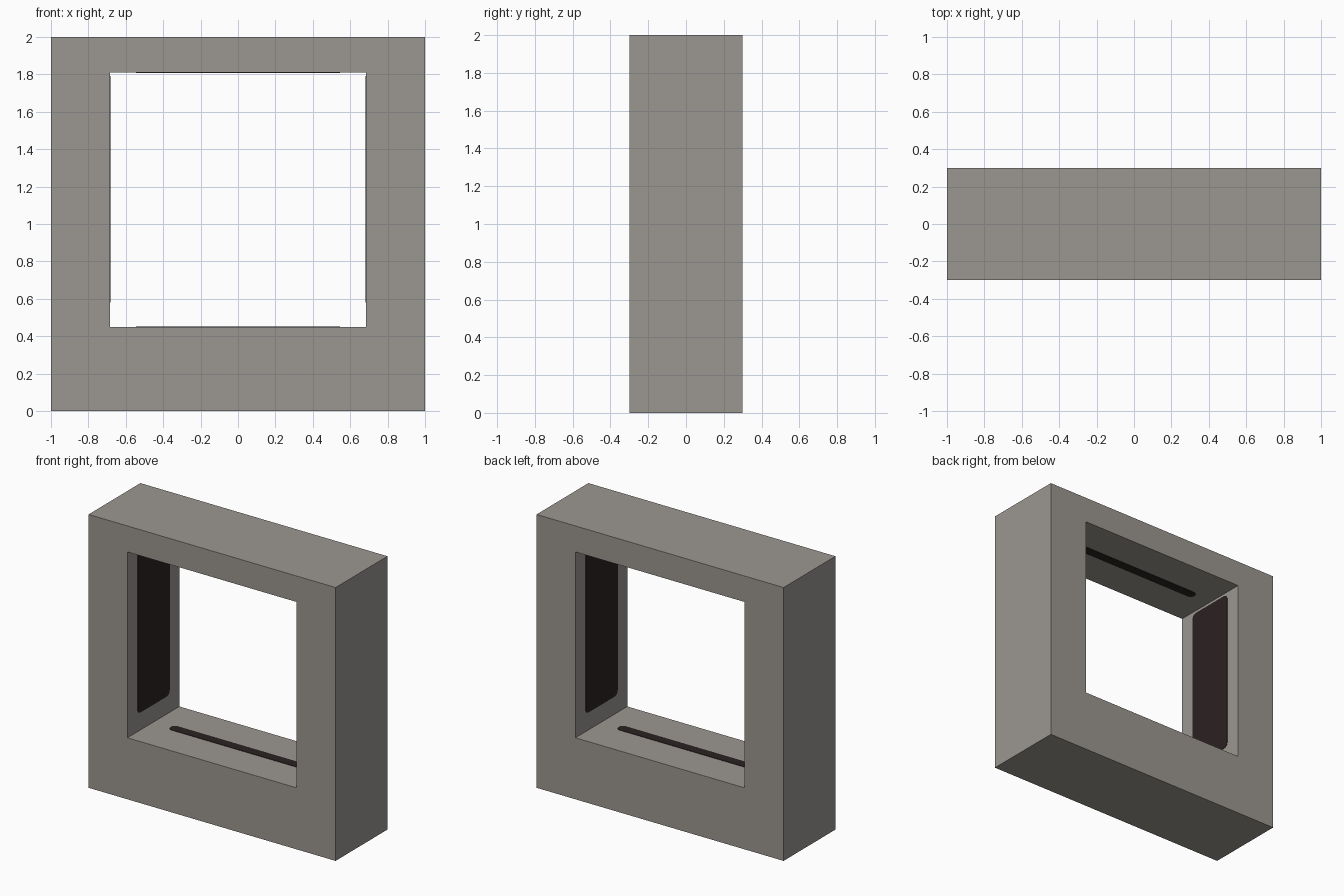
import bpy, bmesh, math
from mathutils import Matrix

if "Cube" in bpy.data.objects:
    bpy.data.objects.remove(bpy.data.objects["Cube"])


def material(name, rgb):
    m = bpy.data.materials.new(name)
    m.diffuse_color = (*rgb, 1)
    m.use_nodes = True
    m.node_tree.nodes["Principled BSDF"].inputs["Base Color"].default_value = m.diffuse_color
    return m


GREY = material("warm_grey", (0.33, 0.31, 0.285))
DARK = material("dark_brown", (0.024, 0.016, 0.016))

DEPTH = 0.6
LEFT, RIGHT, BOTTOM, TOP = -0.685, 0.685, 0.45, 1.81


def finish(bm, name, mat):
    bmesh.ops.recalc_face_normals(bm, faces=bm.faces)
    me = bpy.data.meshes.new(name)
    bm.to_mesh(me)
    bm.free()
    me.materials.append(mat)
    ob = bpy.data.objects.new(name, me)
    bpy.context.collection.objects.link(ob)
    return ob


def rect(x0, x1, z0, z1):
    return [(x0, z0), (x1, z0), (x1, z1), (x0, z1)]


def extrude_faces(bm, faces, vec):
    ext = bmesh.ops.extrude_face_region(bm, geom=faces)["geom"]
    bmesh.ops.translate(bm, vec=vec,
                        verts=[g for g in ext if isinstance(g, bmesh.types.BMVert)])


# Square frame with an off-centre opening
bm = bmesh.new()
rings = [[bm.verts.new((x, -DEPTH / 2, z)) for x, z in pts]
         for pts in (rect(-1, 1, 0, 2), rect(LEFT, RIGHT, BOTTOM, TOP))]
faces = []
for i in range(4):
    j = (i + 1) % 4
    faces.append(bm.faces.new((rings[0][i], rings[0][j], rings[1][j], rings[1][i])))
extrude_faces(bm, faces, (0, DEPTH, 0))
finish(bm, "frame", GREY)


# Thin round-cornered plates lying on the inner walls
def plate(name, length, width, radius, matrix, thick=0.003):
    bm = bmesh.new()
    pts = []
    for k, (sx, sy) in enumerate([(1, 1), (-1, 1), (-1, -1), (1, -1)]):
        for s in range(5):
            a = math.pi / 2 * (k + s / 4)
            pts.append((sx * (length / 2 - radius) + radius * math.cos(a),
                        sy * (width / 2 - radius) + radius * math.sin(a), 0))
    face = bm.faces.new([bm.verts.new(p) for p in pts])
    extrude_faces(bm, [face], (0, 0, thick))
    bm.transform(matrix)
    finish(bm, name, DARK)


# Floor and ceiling strips
plate("floor_strip", 1.09, 0.07, 0.034, Matrix.Translation((0, 0, BOTTOM)))
plate("ceiling_strip", 1.09, 0.07, 0.034,
      Matrix.Translation((0, 0, TOP)) @ Matrix.Rotation(math.pi, 4, 'X'))

# Side wall panels
for name, x, turn in (("left_panel", LEFT, 1), ("right_panel", RIGHT, -1)):
    plate(name, 1.21, 0.37, 0.035,
          Matrix.Translation((x, 0, 1.185)) @ Matrix.Rotation(turn * math.pi / 2, 4, 'Y'))
